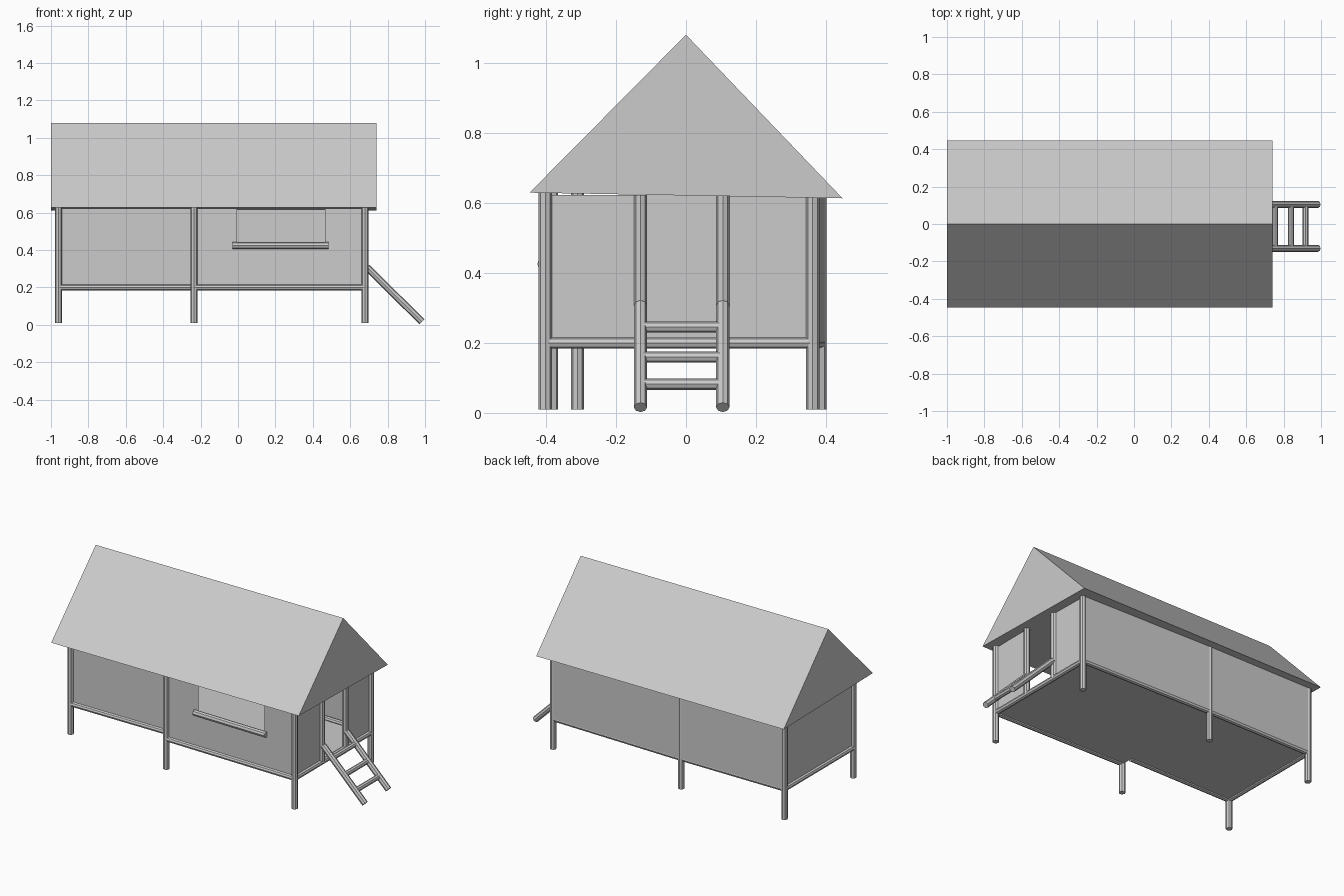
import bpy
import bmesh
from mathutils import Vector

if "Cube" in bpy.data.objects:
    bpy.data.objects.remove(bpy.data.objects["Cube"])

FLOOR, EAVE, R = 0.2, 0.622, 0.019


def mesh_object(name, verts, faces):
    me = bpy.data.meshes.new(name)
    me.from_pydata(verts, [], faces)
    bm = bmesh.new()
    bm.from_mesh(me)
    bmesh.ops.recalc_face_normals(bm, faces=bm.faces)
    bm.to_mesh(me)
    bm.free()
    ob = bpy.data.objects.new(name, me)
    bpy.context.collection.objects.link(ob)
    return ob


def pole(name, a, b, r=R):
    """Octagonal pole between two points."""
    a, b = Vector(a), Vector(b)
    d = b - a
    bpy.ops.mesh.primitive_cylinder_add(vertices=8, radius=r, depth=d.length, location=(a + b) / 2)
    ob = bpy.context.object
    ob.name = name
    ob.rotation_euler = d.to_track_quat('Z', 'Y').to_euler()


def wall(name, p, q, z0=FLOOR, z1=EAVE):
    """Thin upright sheet between two plan points."""
    mesh_object(name, [(*p, z0), (*q, z0), (*q, z1), (*p, z1)], [(0, 1, 2, 3)])


def on_line(p, q, x):
    t = (x - p[0]) / (q[0] - p[0])
    return (x, p[1] + t * (q[1] - p[1]))


# plan points of the posts
front_right, front_mid, front_left = (0.68, -0.402), (-0.235, -0.384), (-0.96, -0.31)
back_right, back_mid, back_left = (0.68, 0.362), (-0.235, 0.382), (-0.96, 0.382)
inner_mid = (-0.235, -0.31)
posts = {"front_right": front_right, "front_mid": front_mid, "front_left": front_left,
         "back_right": back_right, "back_mid": back_mid, "back_left": back_left}
for n, p in posts.items():
    pole(n + "_post", (*p, 0.01), (*p, 0.63))

# floor
outline = [front_right, back_right, back_mid, back_left, front_left, inner_mid, front_mid]
mesh_object("floor", [(*p, FLOOR - 0.005) for p in outline], [tuple(range(7))])

# floor beams
beams = {"front_right": (front_mid, front_right), "front_left": (front_left, inner_mid),
         "right": (front_right, back_right), "left": (front_left, back_left),
         "back_right": (back_right, back_mid), "back_left": (back_mid, back_left)}
for n, (p, q) in beams.items():
    pole(n + "_beam", (*p, FLOOR), (*q, FLOOR), 0.016)

# plain walls
wall("left_wall", front_left, back_left)
wall("front_left_wall", front_left, inner_mid)
wall("step_wall", inner_mid, front_mid)
back = [(x, y + 0.014) for x, y in (back_right, back_mid, back_left)]
wall("back_right_wall", back[0], back[1])
wall("back_left_wall", back[1], back[2])

# front wall with window and sill
w0 = on_line(front_mid, front_right, -0.005)
w1 = on_line(front_mid, front_right, 0.465)
wall("wall_left_of_window", front_mid, w0)
wall("wall_below_window", w0, w1, FLOOR, 0.425)
wall("wall_right_of_window", w1, front_right)
pole("window_sill", (-0.03, w0[1] - 0.008, 0.425), (0.483, w1[1] - 0.008, 0.425))

# right end wall with doorway, door posts and ladder rails
for side, y, corner in (("front", -0.13, front_right), ("back", 0.105, back_right)):
    wall(side + "_door_wall", corner, (0.68, y))
    pole(side + "_door_post", (0.68, y, FLOOR), (0.68, y, EAVE))
    pole(side + "_ladder_rail", (0.69, y, 0.308), (0.984, y, 0.016))

# ladder rungs
for i, z in enumerate((0.245, 0.16, 0.082)):
    x = 0.984 - (z - 0.016) * 1.007
    pole(f"ladder_rung_{i + 1}", (x, -0.135, z), (x, 0.11, z), 0.016)

# gabled roof, closed underneath
profile = [(-0.447, 0.629), (0.447, 0.613), (0, 1.08)]
mesh_object("roof", [(x, y, z) for x in (-1.0, 0.74) for y, z in profile],
            [(0, 1, 2), (3, 5, 4), (0, 3, 4, 1), (1, 4, 5, 2), (2, 5, 3, 0)])
